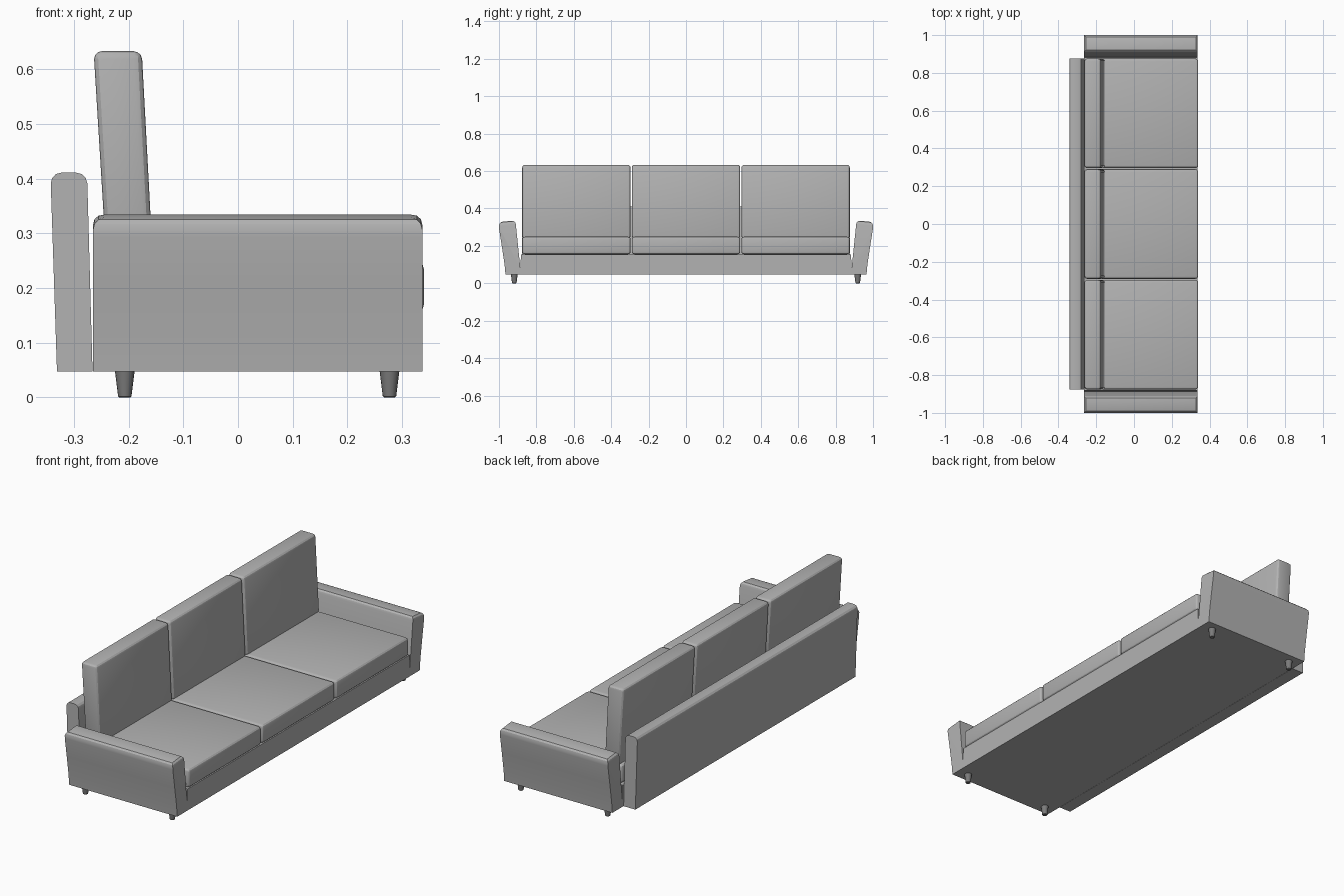
import bpy, bmesh, math
from mathutils import Matrix

if "Cube" in bpy.data.objects:
    bpy.data.objects.remove(bpy.data.objects["Cube"])


def material(name, v):
    m = bpy.data.materials.new(name)
    m.diffuse_color = (v, v, v, 1)
    m.use_nodes = True
    m.node_tree.nodes["Principled BSDF"].inputs["Base Color"].default_value = m.diffuse_color
    return m


FABRIC = material("grey fabric", 0.45)
LEG = material("dark grey legs", 0.2)


def finish(bm, name, mat):
    bmesh.ops.recalc_face_normals(bm, faces=bm.faces)
    me = bpy.data.meshes.new(name)
    bm.to_mesh(me)
    bm.free()
    ob = bpy.data.objects.new(name, me)
    bpy.context.collection.objects.link(ob)
    me.materials.append(mat)
    bpy.ops.object.select_all(action='DESELECT')
    ob.select_set(True)
    bpy.context.view_layer.objects.active = ob
    bpy.ops.object.shade_smooth_by_angle(angle=math.radians(25))
    return ob


def prism(name, points, vec, pick, radius, segments=3):
    """Extrude a closed profile along vec and round the edges chosen by pick."""
    bm = bmesh.new()
    face = bm.faces.new([bm.verts.new(p) for p in points])
    ext = bmesh.ops.extrude_face_region(bm, geom=[face])
    new = [v for v in ext["geom"] if isinstance(v, bmesh.types.BMVert)]
    bmesh.ops.translate(bm, verts=new, vec=vec)
    bmesh.ops.recalc_face_normals(bm, faces=bm.faces)
    edges = [e for e in bm.edges if pick(e)]
    bmesh.ops.bevel(bm, geom=edges, offset=radius, segments=segments,
                    profile=0.5, affect='EDGES', clamp_overlap=True)
    return finish(bm, name, FABRIC)


# Base and flared arms: one U-shaped profile, rounded around the arm tops
half = [(0.965, 0.047), (0.97, 0.1), (0.985, 0.2), (1.0, 0.295),
        (1.001, 0.327), (0.912, 0.336), (0.886, 0.083), (0.882, 0.155)]
outline = half + [(-y, z) for y, z in reversed(half)]
prism("base_and_arms", [(-0.265, y, z) for y, z in outline], (0.602, 0, 0),
      lambda e: all(v.co.z > 0.32 for v in e.verts), 0.02)

# Leaning back panel, rounded along its top
panel = [(-0.331, 0.047), (-0.266, 0.047), (-0.276, 0.411), (-0.343, 0.411)]
prism("back_panel", [(x, -0.876, z) for x, z in panel], (0, 1.752, 0),
      lambda e: all(v.co.z > 0.4 for v in e.verts)
      and abs(e.verts[0].co.y - e.verts[1].co.y) > 1, 0.02)

# Three seat cushions and three leaning back cushions
seat = [(-0.255, 0.155), (0.34, 0.155), (0.34, 0.249), (-0.255, 0.249)]
back = [(-0.24, 0.24), (-0.155, 0.24), (-0.176, 0.633), (-0.264, 0.633)]
for i, side in enumerate(("left", "middle", "right")):
    y0 = (i - 1) * 0.586 - 0.29
    for part, prof in (("seat_cushion", seat), ("back_cushion", back)):
        prism(f"{part}_{side}", [(x, y0, z) for x, z in prof], (0, 0.58, 0),
              lambda e: True, 0.015)

# Tapered legs
for x, xn in ((-0.207, "back"), (0.277, "front")):
    for y, yn in ((-0.918, "left"), (0.918, "right")):
        bm = bmesh.new()
        bmesh.ops.create_cone(bm, cap_ends=True, segments=16, radius1=0.012,
                              radius2=0.018, depth=0.048,
                              matrix=Matrix.Translation((x, y, 0.024)))
        foot = [e for e in bm.edges if all(v.co.z < 0.01 for v in e.verts)]
        bmesh.ops.bevel(bm, geom=foot, offset=0.002, segments=1, affect='EDGES')
        finish(bm, f"{xn}_leg_{yn}", LEG)
